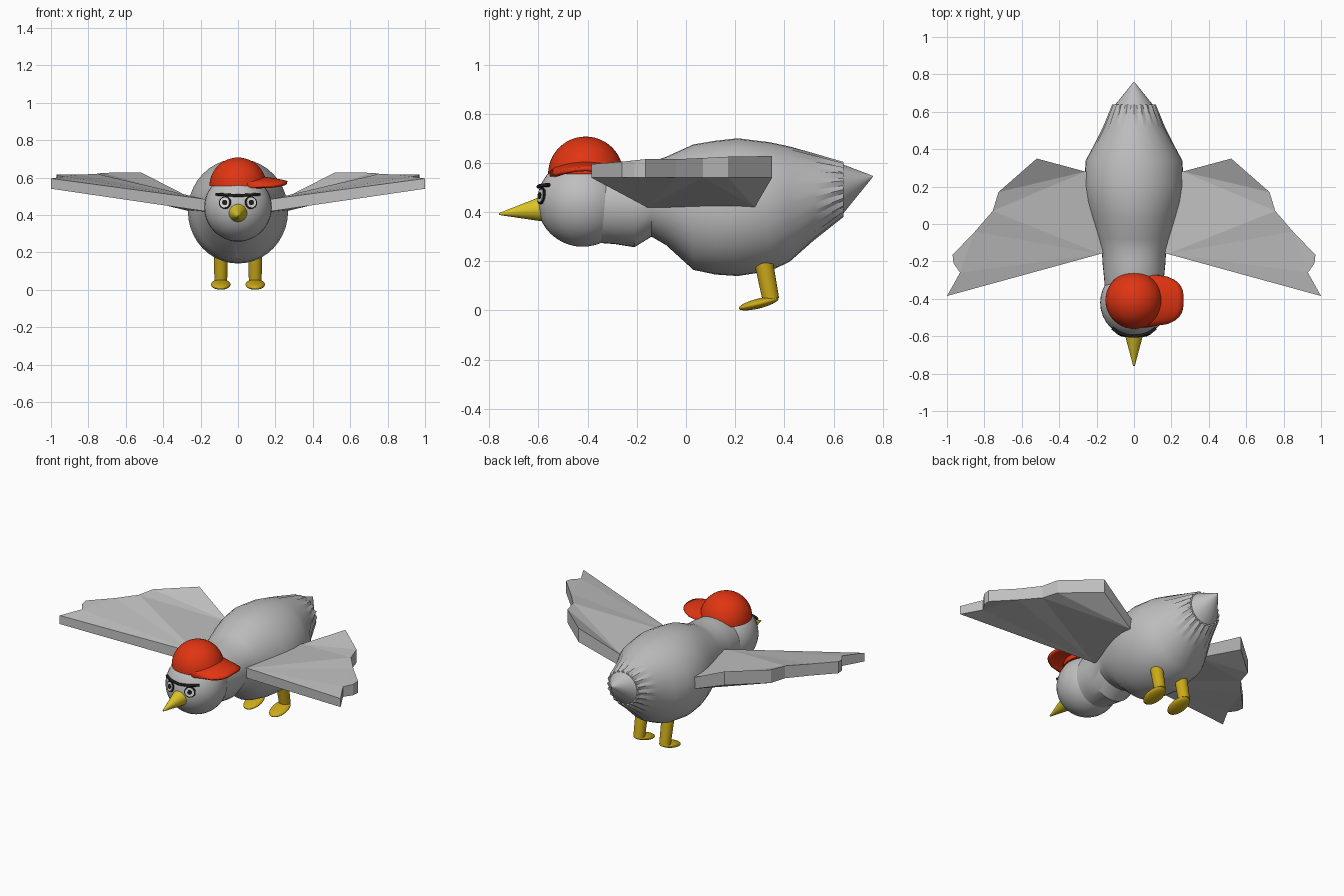
import bpy, bmesh, math
from mathutils import Vector

if "Cube" in bpy.data.objects:
    bpy.data.objects.remove(bpy.data.objects["Cube"])


def material(name, r, g, b):
    m = bpy.data.materials.new(name)
    m.use_nodes = True
    m.diffuse_color = (r, g, b, 1)
    bsdf = m.node_tree.nodes["Principled BSDF"]
    bsdf.inputs["Base Color"].default_value = (r, g, b, 1)
    bsdf.inputs["Roughness"].default_value = 0.6
    return m


GREY = material("feather grey", 0.52, 0.52, 0.52)
RED = material("cap red", 0.75, 0.035, 0.006)
YELLOW = material("beak yellow", 0.72, 0.56, 0.02)
GOLD = material("leg gold", 0.6, 0.4, 0.01)
WHITE = material("eye white", 0.75, 0.75, 0.75)
BLACK = material("dark brown", 0.015, 0.012, 0.012)


def finish(name, bm, mat, angle=40):
    bmesh.ops.recalc_face_normals(bm, faces=bm.faces)
    me = bpy.data.meshes.new(name)
    bm.to_mesh(me)
    bm.free()
    ob = bpy.data.objects.new(name, me)
    bpy.context.collection.objects.link(ob)
    me.materials.append(mat)
    if angle:
        bpy.ops.object.select_all(action='DESELECT')
        ob.select_set(True)
        bpy.context.view_layer.objects.active = ob
        bpy.ops.object.shade_smooth_by_angle(angle=math.radians(angle))
    return ob


def loft(name, rings, mat, n=40, angle=40):
    """Skin rings given as (y, centre z, half width, half height, pleat depth)."""
    bm = bmesh.new()
    loops = []
    for y, z, rx, rz, pleat in rings:
        loop = []
        for i in range(n):
            a = math.tau * i / n
            k = 1 - pleat * (i % 2)
            loop.append(bm.verts.new((rx * k * math.cos(a), y, z + rz * k * math.sin(a))))
        loops.append(loop)
    for a, b in zip(loops, loops[1:]):
        for i in range(n):
            j = (i + 1) % n
            bm.faces.new((a[i], a[j], b[j], b[i]))
    bm.faces.new(loops[0])
    bm.faces.new(loops[-1])
    return finish(name, bm, mat, angle)


def rod(name, a, b, r1, r2, mat, n=24):
    """Tapered cylinder from point a to point b."""
    a, b = Vector(a), Vector(b)
    bm = bmesh.new()
    bmesh.ops.create_cone(bm, cap_ends=True, segments=n, radius1=r1, radius2=r2, depth=(b - a).length)
    ob = finish(name, bm, mat)
    ob.location = (a + b) / 2
    ob.rotation_euler = (b - a).to_track_quat('Z', 'Y').to_euler()
    return ob


def ball(name, centre, size, mat, tilt=0):
    bm = bmesh.new()
    bmesh.ops.create_uvsphere(bm, u_segments=32, v_segments=20, radius=1)
    bmesh.ops.scale(bm, vec=size, verts=bm.verts)
    ob = finish(name, bm, mat)
    ob.location = centre
    ob.rotation_euler.x = tilt
    return ob


# Body with pleated tail feathers
loft("body", [
    (-0.36, 0.43, 0.155, 0.155, 0), (-0.29, 0.435, 0.16, 0.165, 0),
    (-0.21, 0.432, 0.168, 0.175, 0), (-0.14, 0.452, 0.172, 0.152, 0),
    (-0.08, 0.445, 0.19, 0.18, 0), (0.03, 0.42, 0.228, 0.255, 0),
    (0.12, 0.418, 0.255, 0.272, 0), (0.21, 0.42, 0.268, 0.28, 0),
    (0.34, 0.422, 0.258, 0.262, 0), (0.42, 0.432, 0.215, 0.235, 0),
    (0.52, 0.462, 0.165, 0.177, 0.05), (0.64, 0.492, 0.116, 0.112, 0.12)], GREY, angle=30)
loft("tail_tip", [(0.635, 0.492, 0.103, 0.103, 0), (0.76, 0.545, 0.002, 0.002, 0)], GREY)

# Head and beak
ball("head", (0, -0.42, 0.44), (0.181, 0.185, 0.181), GREY)
rod("beak", (0, -0.585, 0.412), (0, -0.76, 0.392), 0.051, 0.004, YELLOW)

# Wings: outline of (x, y, underside z, top z)
OUTLINE = [
    (0.10, -0.14, 0.41, 0.47), (0.18, -0.16, 0.42, 0.485), (1.0, -0.385, 0.54, 0.595),
    (0.93, -0.26, 0.54, 0.605), (0.965, -0.21, 0.54, 0.61), (0.97, -0.165, 0.54, 0.615),
    (0.85, -0.04, 0.54, 0.615), (0.755, 0.07, 0.54, 0.62), (0.725, 0.17, 0.54, 0.625),
    (0.52, 0.35, 0.54, 0.628), (0.26, 0.28, 0.42, 0.495), (0.10, 0.24, 0.40, 0.45)]
for side, label in ((1, "left"), (-1, "right")):
    bm = bmesh.new()
    low = [bm.verts.new((side * x, y, z)) for x, y, z, t in OUTLINE]
    top = [bm.verts.new((side * x, y, t)) for x, y, z, t in OUTLINE]
    caps = [bm.faces.new(low), bm.faces.new(top)]
    for i in range(len(low)):
        j = (i + 1) % len(low)
        bm.faces.new((low[i], low[j], top[j], top[i]))
    bmesh.ops.triangulate(bm, faces=caps)
    finish(label + "_wing", bm, GREY, 0)

    # Legs and feet
    x = side * 0.092
    rod(label + "_leg", (x, 0.315, 0.2), (x, 0.345, 0.045), 0.038, 0.034, GOLD)
    ball(label + "_foot", (x, 0.295, 0.028), (0.052, 0.083, 0.02), GOLD, math.radians(14))

    # Eyes: stacked thin discs pointing outward from the head
    centre = Vector((0, -0.42, 0.44))
    out = Vector((side * 0.07, -0.17, 0.026)).normalized()
    for part, r, reach in (("eye_rim", 0.034, 0.187), ("eye_white", 0.027, 0.190), ("pupil", 0.014, 0.193)):
        rod(label + "_" + part, centre + out * (reach - 0.009), centre + out * reach, r, r,
            WHITE if part == "eye_white" else BLACK)

# Eyebrow wrapping the forehead
curve = bpy.data.curves.new("eyebrow", 'CURVE')
curve.dimensions = '3D'
curve.bevel_depth = 0.008
curve.bevel_resolution = 3
curve.use_fill_caps = True
spline = curve.splines.new('POLY')
spline.points.add(16)
for i, p in enumerate(spline.points):
    a = math.radians(-40 + 5 * i)
    p.co = (0.18 * math.sin(a), -0.42 - 0.18 * math.cos(a), 0.503 + 0.012 * abs(math.sin(a)), 1)
curve.materials.append(BLACK)
brow = bpy.data.objects.new("eyebrow", curve)
bpy.context.collection.objects.link(brow)

# Cap dome
bm = bmesh.new()
bmesh.ops.create_uvsphere(bm, u_segments=40, v_segments=24, radius=0.153)
bmesh.ops.bisect_plane(bm, geom=bm.verts[:] + bm.edges[:] + bm.faces[:], plane_co=(0, 0, 0),
                       plane_no=(0, 0, -1), clear_outer=True)
bmesh.ops.holes_fill(bm, edges=[e for e in bm.edges if e.is_boundary], sides=0)
cap = finish("cap_dome", bm, RED)
cap.location = (0, -0.408, 0.554)

# Cap brim: arched sheet with a rounded end, pointing sideways
bm = bmesh.new()
rows = []
for i in range(17):
    s = -1 + i / 8
    reach = 0.06 + 0.203 * (1 - abs(s) ** 3.2) ** 0.5
    rows.append([bm.verts.new((0.03 + (reach - 0.03) * k / 8, -0.408 + 0.138 * s,
                               0.602 - 0.032 * s * s - 0.028 * (k / 8) ** 2)) for k in range(9)])
for a, b in zip(rows, rows[1:]):
    for k in range(8):
        bm.faces.new((a[k], a[k + 1], b[k + 1], b[k]))
brim = finish("cap_brim", bm, RED)
solid = brim.modifiers.new("thickness", 'SOLIDIFY')
solid.thickness = 0.016
solid.offset = 0
